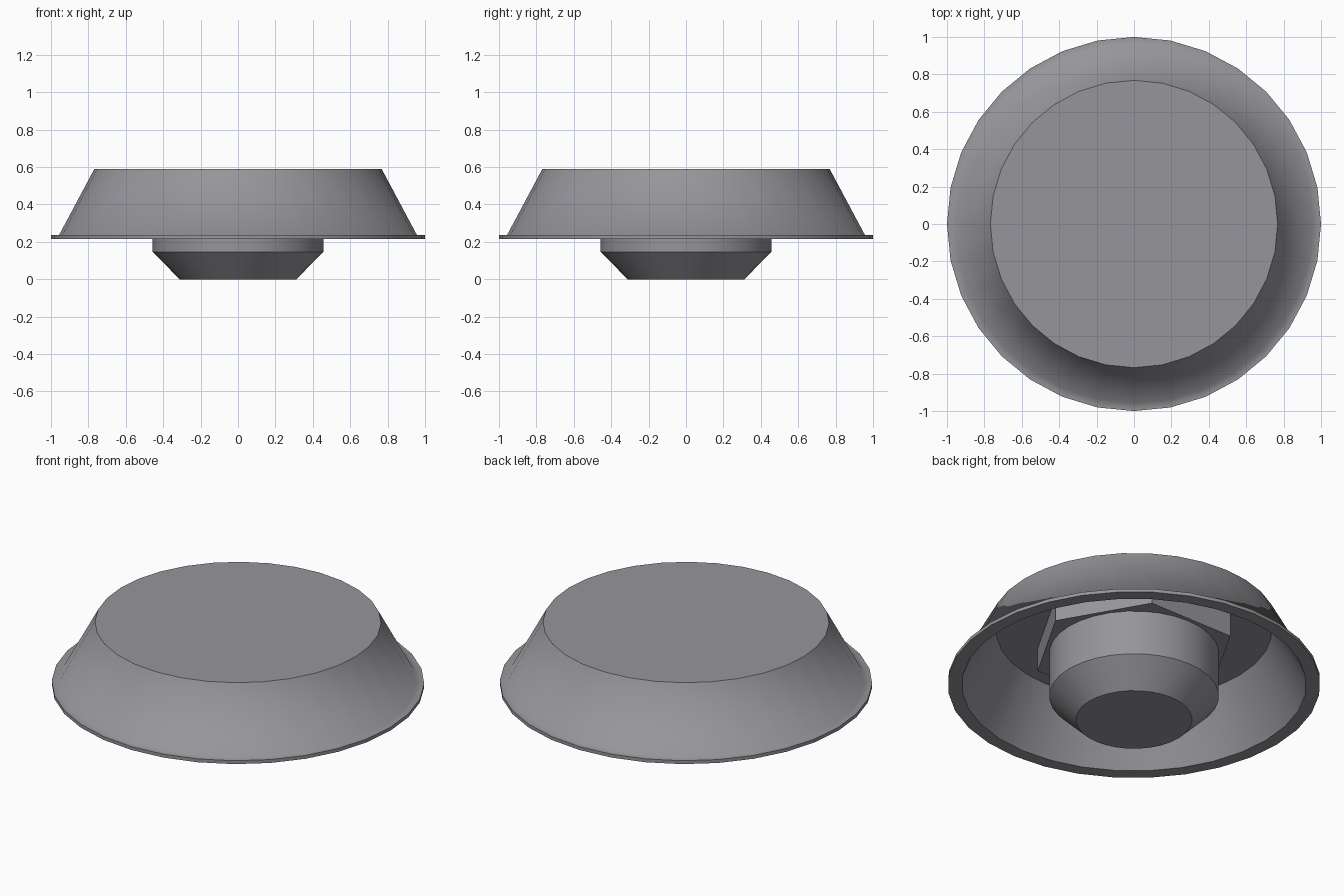
import bpy, bmesh, math

if "Cube" in bpy.data.objects:
    bpy.data.objects.remove(bpy.data.objects["Cube"])

grey = bpy.data.materials.new("steel grey")
grey.diffuse_color = (0.305, 0.30, 0.323, 1)
grey.use_nodes = True
grey.node_tree.nodes["Principled BSDF"].inputs["Base Color"].default_value = grey.diffuse_color


def lathe(name, profile, sides, smooth=True):
    """Revolve (radius, z, sharp) rings about z and close both ends with flat discs."""
    bm = bmesh.new()
    rings = []
    for r, z, _ in profile:
        angles = [2 * math.pi * k / sides for k in range(sides)]
        rings.append([bm.verts.new((r * math.cos(a), r * math.sin(a), z)) for a in angles])
    for lower, upper in zip(rings, rings[1:]):
        for k in range(sides):
            n = (k + 1) % sides
            face = bm.faces.new((lower[k], lower[n], upper[n], upper[k]))
            face.smooth = smooth
    bm.faces.new(rings[0])
    bm.faces.new(rings[-1])
    # crisp creases on the chosen rings
    for ring, (_, _, sharp) in zip(rings, profile):
        for k in range(sides):
            edge = bm.edges.get((ring[k], ring[(k + 1) % sides]))
            edge.smooth = not sharp
    bmesh.ops.recalc_face_normals(bm, faces=bm.faces)
    mesh = bpy.data.meshes.new(name)
    bm.to_mesh(mesh)
    bm.free()
    mesh.materials.append(grey)
    obj = bpy.data.objects.new(name, mesh)
    bpy.context.collection.objects.link(obj)
    return obj


# hollow tapered cap with a thin flange: outside from the top down, then inside back up
lathe("cap", [
    (0.768, 0.59, True),
    (0.957, 0.236, False),
    (1.0, 0.236, True),
    (1.0, 0.216, True),
    (0.925, 0.216, True),
    (0.74, 0.55, True),
], 32)

# hexagonal nut under the cap
lathe("hex_nut", [(0.55, 0.41, True), (0.55, 0.56, True)], 6, smooth=False)

# round stub with a chamfered tip
lathe("stub", [
    (0.312, 0.0, True),
    (0.456, 0.146, True),
    (0.456, 0.42, True),
], 32)
